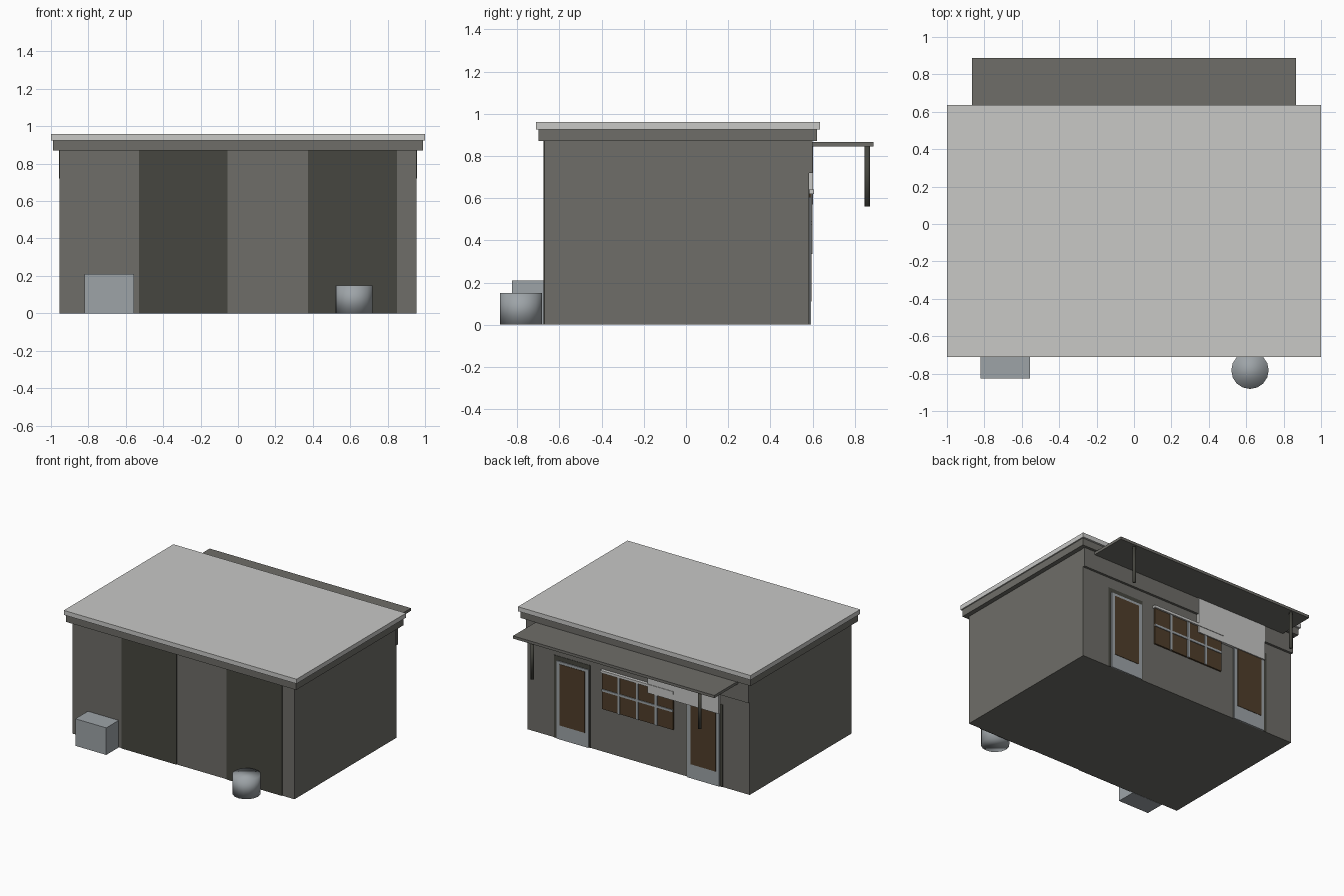
import bpy

cube = bpy.data.objects.get("Cube")
if cube:
    bpy.data.objects.remove(cube, do_unlink=True)


def material(name, r, g, b):
    m = bpy.data.materials.new(name)
    m.use_nodes = True
    m.diffuse_color = (r, g, b, 1)
    m.node_tree.nodes["Principled BSDF"].inputs["Base Color"].default_value = (r, g, b, 1)
    return m


wall = material("wall grey", 0.156, 0.153, 0.138)
dark = material("dark grey green", 0.061, 0.061, 0.05)
pale = material("pale roof", 0.58, 0.58, 0.565)
metal = material("blue grey metal", 0.34, 0.37, 0.39)
glass = material("brown glass", 0.08, 0.048, 0.023)


def box(name, mat, x, y, z):
    """Box from (min, max) pairs on each axis."""
    spans = (x, y, z)
    bpy.ops.mesh.primitive_cube_add(size=1, location=[(a + b) / 2 for a, b in spans])
    ob = bpy.context.object
    ob.name = name
    ob.scale = [b - a for a, b in spans]
    bpy.ops.object.transform_apply(location=False, rotation=False)
    ob.data.materials.append(mat)
    return ob


def cylinder(name, mat, radius, x, y, z, sides):
    bpy.ops.mesh.primitive_cylinder_add(vertices=sides, radius=radius, depth=z[1] - z[0],
                                        location=(x, y, (z[0] + z[1]) / 2))
    ob = bpy.context.object
    ob.name = name
    ob.data.materials.append(mat)
    bpy.ops.object.shade_smooth()
    return ob


# Building shell and stepped flat roof
box("walls", wall, (-0.955, 0.955), (-0.67, 0.582), (0, 0.88))
box("fascia_beam", wall, (-0.957, 0.957), (0.57, 0.6), (0.72, 0.872))
box("eave", wall, (-0.99, 0.99), (-0.7, 0.62), (0.87, 0.925))
box("roof_slab", pale, (-1, 1), (-0.71, 0.635), (0.925, 0.96))

# Dark wall panels on the plain side
for name, span in (("right_wall_panel", (-0.53, -0.055)), ("left_wall_panel", (0.375, 0.85))):
    box(name, dark, span, (-0.675, -0.668), (0, 0.87))

# Canopy with hanging posts
box("canopy", wall, (-0.865, 0.865), (0.59, 0.888), (0.845, 0.866))

# Doors and posts repeat on both sides
for side, s in (("left", 1), ("right", -1)):
    def span(a, b):
        return tuple(sorted((s * a, s * b)))
    cylinder(side + "_post", dark, 0.013, s * 0.72, 0.86, (0.56, 0.85), 12)
    box(side + "_door_surround", dark, span(0.415, 0.725), (0.58, 0.585), (0, 0.64))
    box(side + "_door", metal, span(0.425, 0.7), (0.58, 0.592), (0, 0.605))
    box(side + "_door_glass", glass, span(0.455, 0.672), (0.59, 0.595), (0.11, 0.585))

# Window with glazing bars and lintel
box("window_glass", glass, (-0.305, 0.305), (0.58, 0.594), (0.335, 0.625))
for i in (-1, 0, 1):
    box("window_upright", metal, (i * 0.16 - 0.009, i * 0.16 + 0.009), (0.585, 0.6), (0.335, 0.625))
box("window_crossbar", metal, (-0.305, 0.305), (0.585, 0.6), (0.475, 0.492))
box("window_lintel", pale, (-0.315, 0.315), (0.58, 0.607), (0.62, 0.64))

# Blank signboard under the canopy
box("signboard", pale, (-0.7, -0.09), (0.583, 0.603), (0.57, 0.846))

# Utility box and round bin
box("utility_box", metal, (-0.82, -0.555), (-0.825, -0.672), (0, 0.21))
cylinder("round_bin", metal, 0.1, 0.62, -0.782, (0, 0.15), 16)
